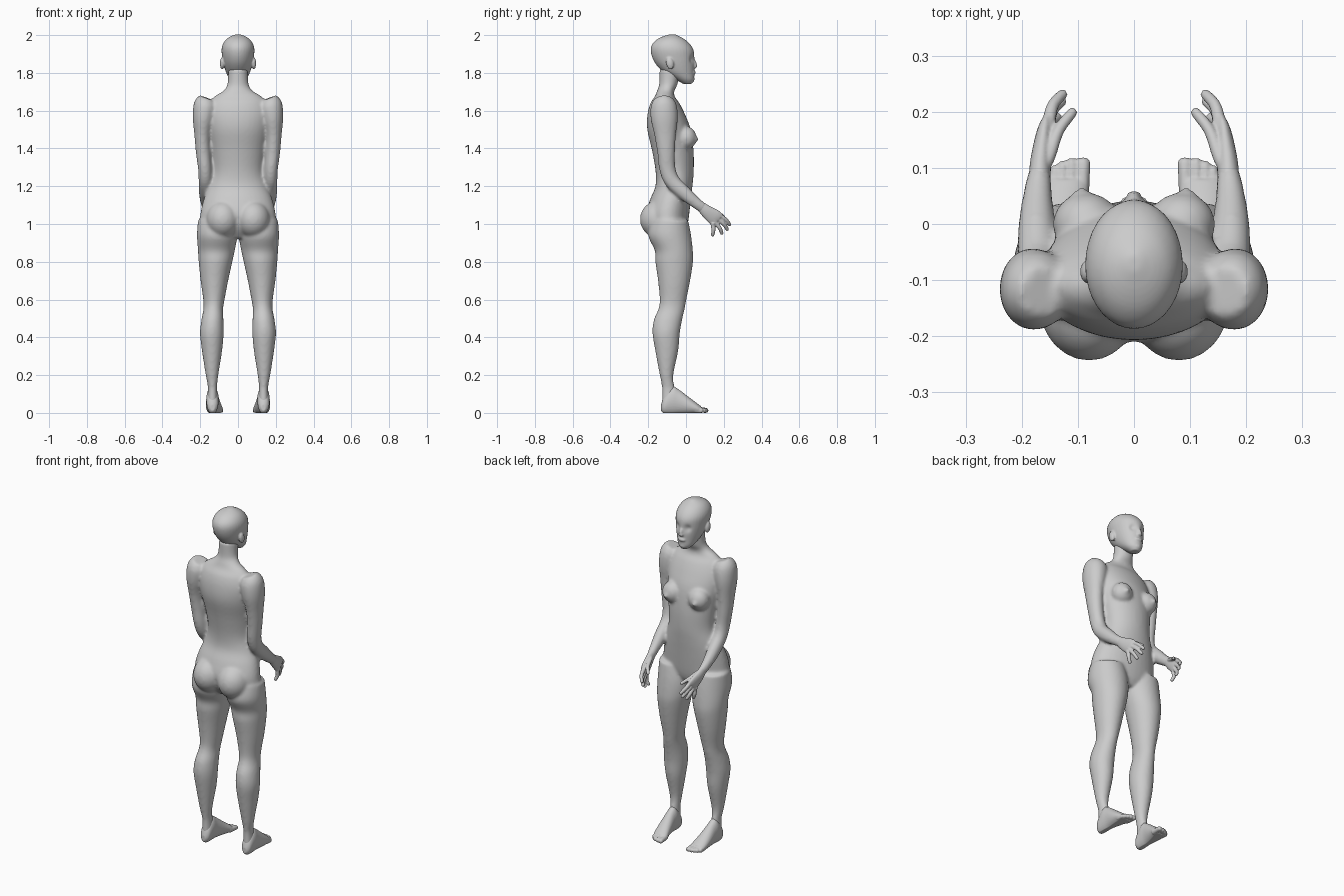
import bpy, bmesh, math
from mathutils import Vector, Matrix

skin = bpy.data.materials.new("light grey")
skin.diffuse_color = (0.6, 0.6, 0.6, 1)


def spline(rows, steps=4):
    """Catmull-Rom resampling of rows of numbers."""
    rows = [Vector(r) for r in rows]
    out = []
    for i in range(len(rows) - 1):
        p1, p2 = rows[i], rows[i + 1]
        p0 = rows[i - 1] if i else p1
        p3 = rows[i + 2] if i + 2 < len(rows) else p2
        for k in range(steps):
            t = k / steps
            out.append(0.5 * (2 * p1 + (p2 - p0) * t + (2 * p0 - 5 * p1 + 4 * p2 - p3) * t * t
                              + (3 * p1 - p0 - 3 * p2 + p3) * t ** 3))
    return out + [rows[-1]]


def tube(bm, rows, s=1, axis=None, n=28):
    """Loft ellipses (x, y, z, half width in x, half depth) along a path."""
    pts = spline(rows)
    rings = []
    for i, p in enumerate(pts):
        a, b = pts[max(i - 1, 0)], pts[min(i + 1, len(pts) - 1)]
        t = Vector(axis) if axis else Vector((b - a)[:3]).normalized()
        u = Vector((1, 0, 0))
        u = (u - t * u.dot(t)).normalized()
        v = t.cross(u)
        ring = []
        for k in range(n):
            w = 2 * math.pi * k / n
            q = Vector(p[:3]) + u * p[3] * math.cos(w) + v * p[4] * math.sin(w)
            ring.append(bm.verts.new((q.x * s, q.y, q.z)))
        rings.append(ring)
    for a, b in zip(rings, rings[1:]):
        for k in range(n):
            bm.faces.new((a[k], a[(k + 1) % n], b[(k + 1) % n], b[k]))
    bm.faces.new(rings[0][::-1])
    bm.faces.new(rings[-1])


def upright(bm, rows, s=1):
    """Loft level slices given as (z, x min, x max, y back, y front)."""
    tube(bm, [((a + b) / 2, (c + d) / 2, z, (b - a) / 2, (d - c) / 2)
              for z, a, b, c, d in rows], s, (0, 0, 1), 36)


def ball(bm, pos, size, s=1, tilt=0):
    m = (Matrix.Translation((pos[0] * s, pos[1], pos[2])) @ Matrix.Rotation(tilt, 4, 'X')
         @ Matrix.Diagonal((*size, 1)))
    bmesh.ops.create_uvsphere(bm, u_segments=24, v_segments=16, radius=1, matrix=m)


def finish(bm, name, voxel, smooth, dents=()):
    """Fuse the overlapping parts into one smooth skin."""
    bmesh.ops.recalc_face_normals(bm, faces=bm.faces)
    me = bpy.data.meshes.new(name)
    bm.to_mesh(me)
    bm.free()
    ob = bpy.data.objects.new(name, me)
    bpy.context.collection.objects.link(ob)
    r = ob.modifiers.new("fuse", 'REMESH')
    r.mode = 'VOXEL'
    r.voxel_size = voxel
    m = ob.modifiers.new("soften", 'SMOOTH')
    m.factor = 0.5
    m.iterations = smooth
    dg = bpy.context.evaluated_depsgraph_get()
    new = bpy.data.meshes.new_from_object(ob.evaluated_get(dg))
    ob.modifiers.clear()
    ob.data = new
    new.name = name
    for v in new.vertices:
        for pos, rad, depth in dents:
            d = (v.co - Vector(pos)).length / rad
            v.co.y -= depth * math.exp(-d * d)
        v.co.z = max(v.co.z, 0)
    new.materials.clear()
    new.materials.append(skin)
    for p in new.polygons:
        p.use_smooth = True
        p.material_index = 0
    return ob


# Body: torso and neck
bm = bmesh.new()
upright(bm, [(z, -w, w, b, f) for z, w, b, f in (
    (.925, .10, -.15, -.02), (.96, .16, -.18, .0), (1.0, .20, -.2, .01), (1.06, .198, -.21, .018),
    (1.13, .182, -.19, .026), (1.2, .156, -.162, .034), (1.28, .136, -.161, .041),
    (1.39, .146, -.18, .04), (1.5, .165, -.205, .025), (1.58, .17, -.204, -.005),
    (1.64, .152, -.188, -.035), (1.675, .125, -.165, -.06), (1.705, .078, -.153, -.062),
    (1.74, .056, -.142, -.045), (1.82, .052, -.14, -.03))])
for s in (1, -1):
    # Breast and buttock
    ball(bm, (.085, .0, 1.455), (.06, .056, .062), s)
    ball(bm, (.095, .05, 1.448), (.016, .016, .016), s)
    ball(bm, (.08, -.142, 1.025), (.09, .102, .1), s)
    # Leg
    upright(bm, [
        (1.02, .02, .212, -.18, .012), (.94, .005, .217, -.2, .027), (.86, .017, .212, -.165, .036),
        (.8, .03, .208, -.162, .037), (.7, .052, .198, -.148, .022), (.6, .071, .184, -.139, .002),
        (.55, .079, .183, -.146, -.007), (.49, .077, .194, -.171, -.021),
        (.42, .076, .201, -.177, -.033), (.33, .084, .191, -.163, -.041),
        (.2, .104, .171, -.139, -.067), (.13, .111, .159, -.127, -.06),
        (.05, .108, .163, -.127, -.05)], s)
    # Arm
    tube(bm, [
        (.160, -.12, 1.665, .045, .045), (.172, -.118, 1.63, .062, .068),
        (.182, -.115, 1.56, .058, .072), (.188, -.11, 1.47, .043, .057),
        (.184, -.105, 1.38, .039, .047), (.175, -.098, 1.29, .036, .043),
        (.172, -.072, 1.225, .036, .041), (.173, -.01, 1.165, .034, .038),
        (.172, .045, 1.118, .027, .031), (.168, .095, 1.08, .02, .027)], s)
finish(bm, "body", .008, 8)

# Head: skull, nose, lips, ears
bm = bmesh.new()
upright(bm, [(z, -w, w, b, f) for z, w, b, f in (
    (1.742, .022, -.015, .032), (1.765, .044, -.055, .043), (1.80, .062, -.115, .044),
    (1.84, .075, -.155, .045), (1.88, .083, -.178, .045), (1.92, .087, -.187, .04),
    (1.95, .081, -.18, .023), (1.975, .065, -.157, -.003), (1.992, .042, -.125, -.032),
    (2.004, .012, -.085, -.055))])
ball(bm, (0, .045, 1.85), (.011, .012, .026), 1, .3)
ball(bm, (0, .048, 1.834), (.015, .012, .01))
ball(bm, (0, .04, 1.802), (.024, .012, .011))
ball(bm, (0, .031, 1.765), (.022, .014, .016))
for s in (1, -1):
    ball(bm, (.084, -.085, 1.85), (.012, .02, .032), s, .2)
finish(bm, "head", .005, 4, [((s * .034, .035, 1.872), .02, .011) for s in (1, -1)])

for s, side in ((1, "right"), (-1, "left")):
    # Hand: palm, four fingers, thumb
    bm = bmesh.new()
    tube(bm, [(.169, .075, 1.097, .019, .025), (.166, .11, 1.066, .019, .034),
              (.160, .15, 1.036, .016, .042), (.155, .168, 1.02, .012, .04)], s)
    for knuckle, tip in (((.153, .18, 1.045), (.124, .235, .992)),
                         ((.154, .172, 1.025), (.126, .222, .966)),
                         ((.156, .158, 1.005), (.134, .192, .945)),
                         ((.159, .143, .992), (.145, .14, .936)),
                         ((.152, .12, 1.078), (.106, .204, 1.035))):
        a, b = Vector(knuckle), Vector(tip)
        m = (a + b) / 2 + Vector((.006, .004, .003))
        start = a - (b - a) * .3
        tube(bm, [(*start, .012, .012), (*a, .012, .012), (*m, .0105, .0105),
                  (*(b * .85 + m * .15), .009, .009), (*b, .004, .004)], s, None, 14)
    finish(bm, side + "_hand", .0035, 2)

    # Foot: heel to instep, then toes
    bm = bmesh.new()
    tube(bm, [(x, y, (a + b) / 2, w, (b - a) / 2) for x, y, w, a, b in (
        (.135, -.132, .012, .01, .045), (.135, -.115, .028, -.004, .09),
        (.135, -.075, .033, -.006, .14), (.134, -.04, .034, -.004, .125),
        (.130, .016, .04, -.006, .083), (.124, .06, .043, -.006, .05),
        (.121, .08, .037, -.004, .035))], s, (0, 1, 0))
    for x, y, r in ((.091, .118, .013), (.111, .117, .010), (.127, .112, .0095),
                    (.141, .104, .009), (.154, .09, .009)):
        tube(bm, [(x + .002, .05, .018, r, .016), (x, y - .02, .014, r, .014),
                  (x, y - .006, .012, r, .012), (x, y, .011, r * .5, .006)], s, None, 14)
    finish(bm, side + "_foot", .004, 3)
